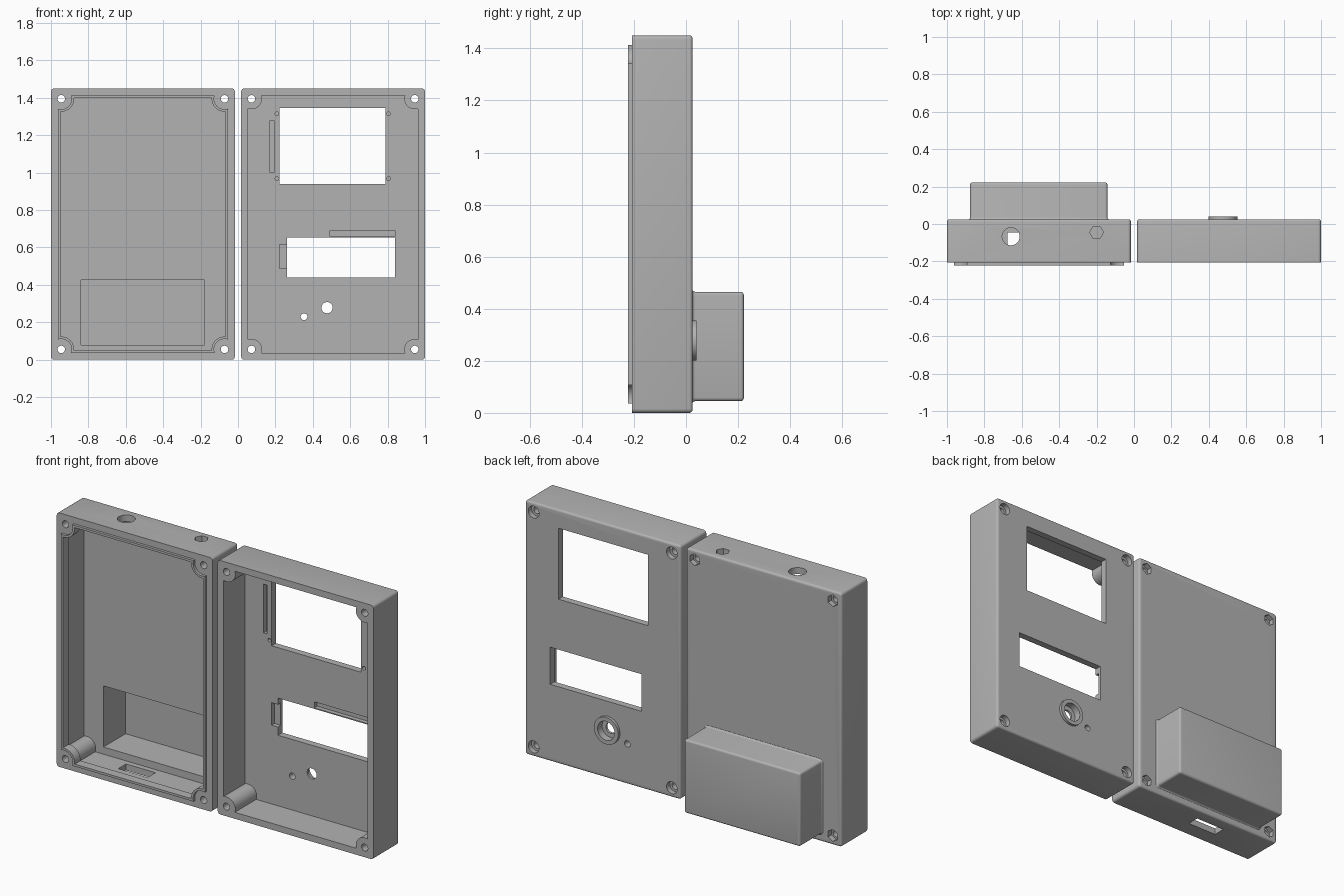
import bpy, bmesh
from math import pi, cos, sin, sqrt, atan2

if "Cube" in bpy.data.objects:
    bpy.data.objects.remove(bpy.data.objects["Cube"], do_unlink=True)

grey = bpy.data.materials.new("plain_grey")
grey.use_nodes = True
grey.diffuse_color = (0.45, 0.45, 0.45, 1)
grey.node_tree.nodes["Principled BSDF"].inputs["Base Color"].default_value = (0.45, 0.45, 0.45, 1)

# Shared sizes
W, H = 0.983, 1.45           # shell width and height
FRONT, BACK = -0.207, 0.025  # rim and outer back
FLOOR = -0.014               # inside face of the back wall
SCREW = 0.055                # screw distance from the edges
R = 0.012                    # edge rounding


def loft(name, rings):
    """Closed solid skinned through rings of 3D points."""
    bm = bmesh.new()
    loops = [[bm.verts.new(p) for p in ring] for ring in rings]
    n = len(loops[0])
    for a, b in zip(loops, loops[1:]):
        for i in range(n):
            bm.faces.new((a[i], a[(i + 1) % n], b[(i + 1) % n], b[i]))
    bm.faces.new(loops[0])
    bm.faces.new(loops[-1])
    bmesh.ops.recalc_face_normals(bm, faces=bm.faces)
    me = bpy.data.meshes.new(name)
    bm.to_mesh(me)
    bm.free()
    me.materials.append(grey)
    ob = bpy.data.objects.new(name, me)
    bpy.context.collection.objects.link(ob)
    return ob


def prism(points, lo, hi, axis="y", name="cutter"):
    place = (lambda u, v, t: (u, t, v)) if axis == "y" else (lambda u, v, t: (u, v, t))
    return loft(name, [[place(u, v, t) for u, v in points] for t in (lo, hi)])


def rect(u0, u1, v0, v1):
    return [(u0, v0), (u1, v0), (u1, v1), (u0, v1)]


def circle(u, v, r, n=32, turn=0.0):
    return [(u + r * cos(2 * pi * i / n + turn), v + r * sin(2 * pi * i / n + turn)) for i in range(n)]


def rounded(x0, x1, z0, z1, r, grow, y):
    """Rounded rectangle ring, grown outward, at depth y."""
    corners = [(x1 - r, z1 - r), (x0 + r, z1 - r), (x0 + r, z0 + r), (x1 - r, z0 + r)]
    return [(cx + (r + grow) * cos((k + i / 4) * pi / 2), y, cz + (r + grow) * sin((k + i / 4) * pi / 2))
            for k, (cx, cz) in enumerate(corners) for i in range(5)]


def cavity_outline(x0, inset, r):
    """Inset rectangle whose corners curve round the screw posts."""
    d = inset - SCREW
    e = sqrt(r * r - d * d)
    a0, a1 = atan2(e, d), atan2(d, e)
    arc = [(SCREW + r * cos(a0 + (a1 - a0) * i / 10), SCREW + r * sin(a0 + (a1 - a0) * i / 10)) for i in range(11)]
    out = []
    for mx, mz in ((0, 0), (1, 0), (1, 1), (0, 1)):
        pts = arc if mx == mz else arc[::-1]
        out += [(x0 + (W - u if mx else u), H - v if mz else v) for u, v in pts]
    return out


def combine(target, other, operation="DIFFERENCE"):
    mod = target.modifiers.new("join_or_cut", "BOOLEAN")
    mod.operation, mod.object, mod.solver = operation, other, "EXACT"
    with bpy.context.temp_override(object=target, active_object=target):
        bpy.ops.object.modifier_apply(modifier=mod.name)
    bpy.data.objects.remove(other, do_unlink=True)


def shell(name, x0):
    steps = [i * pi / 8 for i in range(5)]
    rings = [(0, FRONT)] + [(R * (cos(a) - 1), BACK - R + R * sin(a)) for a in steps]
    return loft(name, [rounded(x0, x0 + W, 0, H, 0.016, g, y) for g, y in rings])


def screw_holes(ob, x0, sides):
    for x in (x0 + SCREW, x0 + W - SCREW):
        for z in (SCREW, H - SCREW):
            combine(ob, prism(circle(x, z, 0.02, 24), -0.4, 0.4))
            combine(ob, prism(circle(x, z, 0.034, sides, pi / 6), BACK - 0.03, 0.1))


def smooth(ob):
    bpy.ops.object.select_all(action="DESELECT")
    ob.select_set(True)
    bpy.context.view_layer.objects.active = ob
    bpy.ops.object.shade_smooth_by_angle(angle=pi / 6)


# Base shell with the battery housing on its back
LX = -1.0
base = shell("base_shell", LX)
quarter = [i * pi / 8 for i in range(5)]
skirt = [(R, 0.0)] + [(R * (1 - sin(a)), BACK - 0.001 + R * (1 - cos(a))) for a in quarter]
crown = [(R * (cos(a) - 1), 0.222 - R + R * sin(a)) for a in quarter]
housing = loft("housing", [rounded(-0.876, -0.142, 0.045, 0.465, 0.014, g, y) for g, y in skirt + crown])
combine(base, housing, "UNION")
combine(base, prism(cavity_outline(LX, 0.037, 0.056), -0.17, FLOOR))
combine(base, prism(cavity_outline(LX, 0.05, 0.069), -0.3, -0.1))
combine(base, prism(rect(-0.84, -0.18, 0.078, 0.427), -0.1, 0.185))
screw_holes(base, LX, 6)

# Cable openings in the top and bottom walls
combine(base, prism(circle(-0.658, -0.067, 0.047), H - 0.1, H + 0.1, "z"))
combine(base, prism(circle(-0.2, -0.045, 0.037, 6), H - 0.1, H + 0.1, "z"))
combine(base, prism(rect(-0.676, -0.49, -0.115, -0.045), -0.1, 0.06, "z"))
smooth(base)

# Raised lip that plugs into the cover
lip = prism(cavity_outline(LX, 0.037, 0.056), -0.222, FRONT, name="base_lip")
combine(lip, prism(cavity_outline(LX, 0.05, 0.069), -0.3, 0.1))
smooth(lip)

# Cover shell with a raised button collar
RX = 1 - W
cover = shell("cover_shell", RX)
combine(cover, prism(circle(0.476, 0.278, 0.077, 48), 0.0, 0.041), "UNION")
combine(cover, prism(cavity_outline(RX, 0.037, 0.056), -0.3, FLOOR))
screw_holes(cover, RX, 32)

# Display windows, button bore and indicator hole
for outline in (rect(0.222, 0.788, 0.94, 1.345), rect(0.262, 0.84, 0.44, 0.652),
                circle(0.476, 0.278, 0.03), circle(0.353, 0.23, 0.018, 24)):
    combine(cover, prism(outline, -0.1, 0.1))
combine(cover, prism(circle(0.476, 0.278, 0.054), 0.0, 0.1))

# Shallow clearance pockets and pilot holes on the inside
pockets = [rect(0.171, 0.192, 1.0, 1.278), rect(0.222, 0.27, 0.487, 0.615), rect(0.492, 0.84, 0.658, 0.692)]
pockets += [circle(x, z, 0.01, 16) for x in (0.208, 0.805) for z in (0.968, 1.315)]
for outline in pockets:
    combine(cover, prism(outline, -0.1, FLOOR + 0.025))
smooth(cover)
